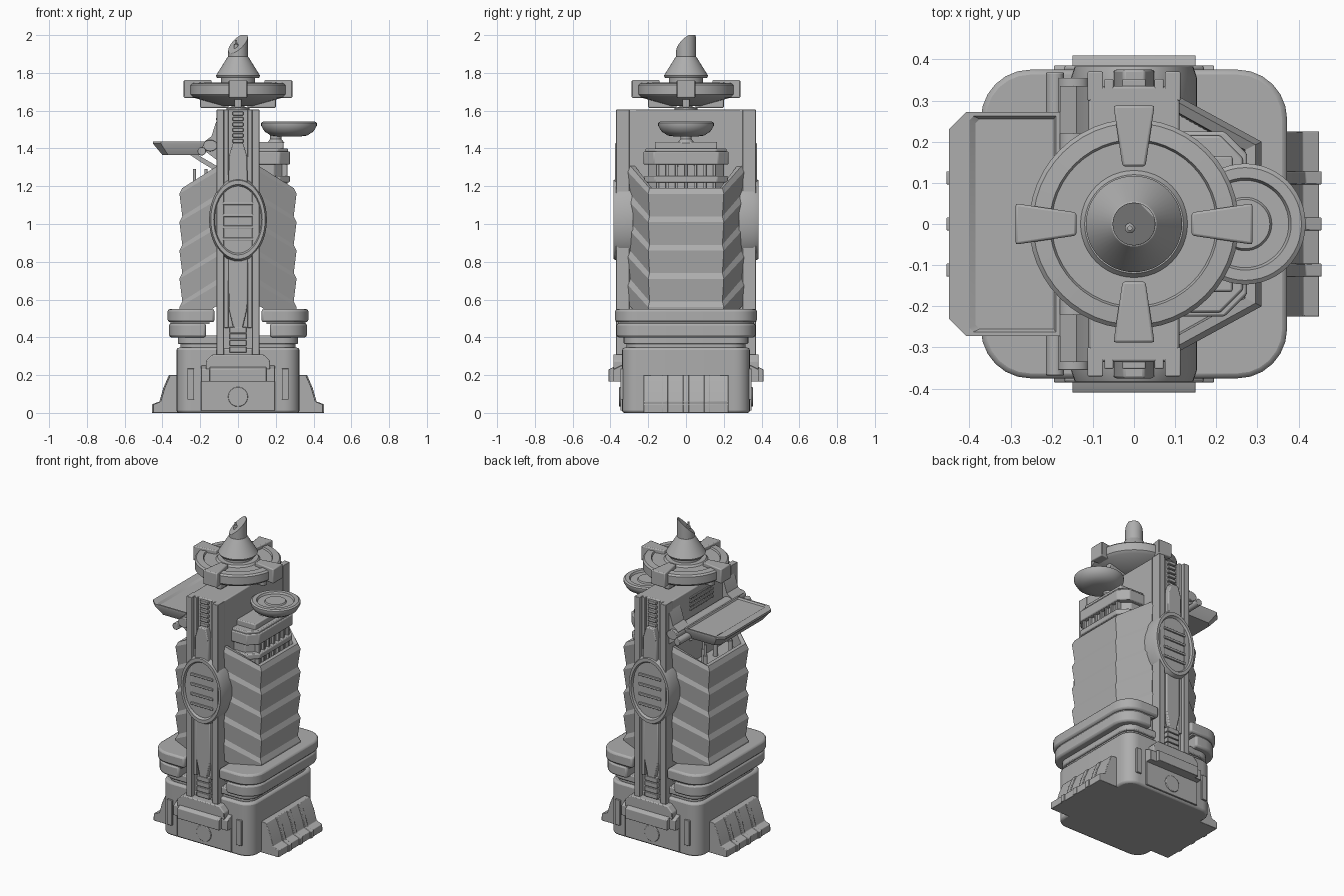
import bpy, bmesh
from math import sin, cos, pi, radians
from mathutils import Matrix

cube = bpy.data.objects.get("Cube")
if cube:
    bpy.data.objects.remove(cube, do_unlink=True)

grey = bpy.data.materials.new("plain_grey")
grey.use_nodes = True
grey.diffuse_color = (.42, .42, .42, 1)
grey.node_tree.nodes["Principled BSDF"].inputs["Base Color"].default_value = grey.diffuse_color

SIDES = {"left": 1, "right": -1}
ENDS = {"front": -1, "back": 1}
FINE, SOFT, BROAD = .003, .006, .012


def finish(name, bm, bevel=0):
    bmesh.ops.recalc_face_normals(bm, faces=bm.faces)
    mesh = bpy.data.meshes.new(name)
    bm.to_mesh(mesh)
    bm.free()
    mesh.materials.append(grey)
    part = bpy.data.objects.new(name, mesh)
    bpy.context.collection.objects.link(part)
    if bevel:
        modifier = part.modifiers.new("Bevel", "BEVEL")
        modifier.width, modifier.segments, modifier.limit_method = bevel, 2, "ANGLE"
        modifier.angle_limit = radians(40)
    bpy.ops.object.select_all(action="DESELECT")
    part.select_set(True)
    bpy.context.view_layer.objects.active = part
    bpy.ops.object.shade_smooth_by_angle(angle=radians(30))
    return part


def loft(name, rings, bevel=0):
    """Skin a list of equal-length point rings and cap both ends."""
    bm = bmesh.new()
    rows = [[bm.verts.new(point) for point in ring] for ring in rings]
    for low, high in zip(rows, rows[1:]):
        for i in range(len(low)):
            bm.faces.new((low[i - 1], low[i], high[i], high[i - 1]))
    bm.faces.new(rows[0])
    bm.faces.new(rows[-1])
    return finish(name, bm, bevel)


def prism(name, outline, axis, start, end, bevel=0):
    place = {"x": lambda a, b, h: (h, a, b), "y": lambda a, b, h: (a, h, b),
             "z": lambda a, b, h: (a, b, h)}[axis]
    return loft(name, [[place(a, b, h) for a, b in outline] for h in (start, end)], bevel)


def box(name, xs, ys, zs, bevel=SOFT):
    (left, right), (near, far) = xs, ys
    outline = [(left, near), (right, near), (right, far), (left, far)]
    return prism(name, outline, "z", *zs, bevel)


def around(centre, half):
    return centre - half, centre + half


def ellipse(width, height, centre=(0, 0), count=48):
    angles = [2 * pi * i / count for i in range(count)]
    return [(centre[0] + width * cos(a), centre[1] + height * sin(a)) for a in angles]


def lathe(name, profile, centre=(0, 0)):
    return loft(name, [[(x, y, z) for x, y in ellipse(r, r, centre)] for r, z in profile])


def rounded(half_x, half_y, radius, steps=6):
    outline = []
    for quarter, (sx, sy) in enumerate([(1, 1), (-1, 1), (-1, -1), (1, -1)]):
        for i in range(steps + 1):
            a = (quarter + i / steps) * pi / 2
            outline.append((sx * (half_x - radius) + radius * cos(a),
                            sy * (half_y - radius) + radius * sin(a)))
    return outline


def mirrored(half_outline):
    """Close a right-hand outline with its mirror image."""
    return half_outline + [(-a, b) for a, b in reversed(half_outline)]


def flipped(outline, sign):
    return [(sign * a, b) for a, b in outline]


# Base block and stepped neck
prism("base_block", rounded(.325, .338, .08), "z", 0, .345, BROAD)
prism("neck_lower", rounded(.305, .315, .08), "z", .34, .375, SOFT)
prism("neck_upper", rounded(.318, .33, .08), "z", .365, .41, SOFT)


def wall_ring(sign, z, inset, rise):
    half = [(sign * .09, .32 - inset, z + rise), (sign * (.31 - inset), .2 - inset / 2, z)]
    return half + [(x, -y, h) for x, y, h in reversed(half)]


for side, s in SIDES.items():
    # Collar halves, stopping short of the pillars
    for tag, inner, bottom, top, shrink in (("lower", .17, .4, .475, .98), ("groove", .15, .47, .485, .96),
                                            ("upper", .125, .48, .55, 1)):
        corners = rounded(.372 * shrink, .375 * shrink, .12)
        outline = [(s * max(x, inner), y) for x, y in corners if x > 0]
        half_start = [p for p in outline if p[1] < 0]
        half_end = [p for p in outline if p[1] > 0]
        depth = .375 * shrink
        outline = [(s * inner, -depth)] + half_start + half_end + [(s * inner, depth)]
        prism(f"collar_{tag}_{side}", outline, "z", bottom, top, 0 if tag == "groove" else BROAD)

    # Ribbed tower walls with a raised parapet and sunken floor
    rings = [wall_ring(s, .45, .01, .13)]
    for band in range(5):
        z = .56 + .15 * band
        rings += [wall_ring(s, z, 0, .13), wall_ring(s, z + .03, .015, .13)]
    rings += [wall_ring(s, z + .03, .04, .13), wall_ring(s, z - .03, .045, 0)]
    loft(f"tower_wall_{side}", rings)

    # Stepped side foot with ribs
    foot = [(.3, 0), (.45, 0), (.45, .045), (.41, .06), (.39, .13), (.36, .2), (.3, .2)]
    prism(f"foot_{side}", flipped(foot, s), "y", -.225, .225, FINE)
    for i in (-1, 0, 1):
        rib = [(x + SOFT, z) for x, z in foot]
        prism(f"foot_rib_{side}", flipped(rib, s), "y", *around(i * .112, .016), FINE)

# Central slab and mast
TOP, SLAB = 1.605, .11
box("central_slab", around(0, SLAB), around(0, .335), (.3, TOP))
lathe("mast", [(.06, TOP), (.06, 1.615), (.035, 1.62), (.035, 1.65)])

for end, f in ENDS.items():
    def plate(name, centre, half_width, depth, bottom, top):
        """Block that stands out from the front or back."""
        return box(f"{name}_{end}", around(centre, half_width), sorted((f * .3, f * depth)), (bottom, top), FINE)

    # Pillar rails and corner handles
    for side, s in SIDES.items():
        plate(f"rail_outer_{side}", s * .094, .019, .37, .3, TOP)
        plate(f"rail_inner_{side}", s * .061, .011, .352, .45, TOP)
        plate(f"base_handle_{side}", s * .25, .018, .348, .07, .235)

    # Ladder rungs above and below
    for i in range(6):
        z = 1.43 + i * .029
        plate("upper_rung", 0, .028, .352, z, z + .02)
    for i in range(4):
        z = .32 + i * .035
        plate("lower_rung", 0, .045, .362, z, z + .03)

    # Tapered tongue under the shield and lozenge above it
    prism(f"tongue_{end}", mirrored([(.025, .45), (.05, .56), (.05, .85)]), "y", f * .32, f * .36, SOFT)
    prism(f"lozenge_{end}", mirrored([(.05, 1.2), (.048, 1.36), (.026, 1.43)]), "y", f * .32, f * .375, SOFT)

    # Oval shield with raised rim and slats
    rings = []
    for depth, scale in ((.28, 1), (.355, 1), (.383, .94), (.383, .84), (.368, .8)):
        rings.append([(x, f * depth, z) for x, z in ellipse(.153 * scale, .222 * scale, (0, 1.023))])
    loft(f"oval_shield_{end}", rings)
    for i in range(4):
        z = .92 + i * .063
        plate("shield_slat", 0, .08, .377, *around(z, .008))

    # Pedestal and hatch
    prism(f"pedestal_top_{end}", mirrored([(.17, .23), (.17, .275), (.135, .31)]), "y", f * .3, f * .385, SOFT)
    lip = [(.3, .165), (.41, .165), (.41, .23), (.37, .25), (.3, .25)]
    for name, half, back in (("middle", .15, 0), ("wing", .195, .025)):
        outline = [(f * (y - back), z) for y, z in lip]
        prism(f"pedestal_{name}_{end}", outline, "x", -half, half, FINE)
    plate("hatch_panel", 0, .195, .348, BROAD, .17)
    prism(f"hatch_disc_{end}", ellipse(.052, .052, (0, .085)), "y", f * .3, f * .354, FINE)

# Upper rooms on the left side


def room(name, reach, half, bottom, top):
    """Storey with clipped outer corners."""
    clip = .055
    outline = [(.1, half), (reach - clip, half), (reach, half - clip)]
    outline += [(x, -y) for x, y in reversed(outline)]
    prism(name, outline, "z", bottom, top, SOFT)


room("room_core", .245, .2, 1.13, 1.4)
room("room_sill", .275, .22, 1.22, 1.255)
room("room_upper", .275, .225, 1.315, 1.385)
room("room_roof", .265, .215, 1.38, 1.4)
box("roof_cap", (.1, .24), around(0, .165), (1.39, 1.435))
for i in range(7):
    box("window_post", (.23, .262), around((i - 3) * .05, .008), (1.15, 1.32), FINE)

# Round dish on a stalk
lathe("dish_stalk", [(.045, 1.43), (.03, 1.45), (.03, 1.48)], (.2, 0))
lathe("round_dish", [(.05, 1.462), (.095, 1.468), (.13, 1.49), (.147, 1.52), (.147, 1.535), (.137, 1.542),
                     (.112, 1.542), (.106, 1.53), (.065, 1.53), (.06, 1.538)], (.27, 0))

# Tray awning on the right side, chamfered at its outer corners


def tray_ring(outer, inner, half, clip, z):
    near = [(-inner, -half, z), (-outer + clip, -half, z), (-outer, clip - half, z)]
    return near + [(x, -y, z) for x, y, z in reversed(near)]


loft("tray_awning", [tray_ring(.4, .2, .24, .03, 1.365), tray_ring(.45, .18, .272, .042, 1.425),
                     tray_ring(.45, .18, .272, .042, 1.438), tray_ring(.4, .19, .262, .01, 1.438),
                     tray_ring(.385, .195, .255, .01, 1.428)])
prism("hinge_roll", ellipse(.037, .03, (-.147, 1.415)), "y", -.355, .355, FINE)
prism("hinge_rod", ellipse(.022, .022, (-.192, 1.385)), "y", -.368, .368, FINE)
horn = [(-.1, 1.57), (-.12, 1.53), (-.14, 1.465), (-.18, 1.435), (-.18, 1.39), (-.1, 1.33)]
arm = [(-.1, 1.3), (-.1, 1.27), (-.2, 1.33), (-.26, 1.37), (-.22, 1.37)]
for side, s in ENDS.items():
    prism(f"hinge_horn_{side}", horn, "y", s * .22, s * .335)
    prism(f"support_arm_{side}", arm, "y", s * .1, s * .12)
    for x, y in ((-.17, .06), (-.23, .13)):
        lathe(f"terrace_post_{side}", [(.014, 1.12), (.014, 1.22), (.008, 1.22), (.008, 1.29)], (x, s * y))
for i in range(4):
    box("slab_vent", (-.117, -.1), around(0, .12), around(1.48 + i * .025, SOFT), FINE)

# Round platform, fins and cone
lathe("round_platform", [(.08, 1.625), (.12, 1.637), (.24, 1.67), (.255, 1.685), (.255, 1.735), (.245, 1.745),
                         (.205, 1.748), (.2, 1.738), (.13, 1.738), (.12, 1.75), (.09, 1.75), (.09, 1.775)])
for i in range(4):
    outline = [(.14, -.028), (.288, -.05), (.288, .05), (.14, .028)]
    fin = prism("platform_fin", outline, "z", 1.668, 1.762, SOFT)
    keel = box("platform_keel", (.05, .2), around(0, .018), (1.615, 1.68))
    for part in (fin, keel):
        part.rotation_euler.z = i * pi / 2
lathe("cone", [(.11, 1.772), (.117, 1.785), (.055, 1.885), (.045, 1.89)])

# Horn, cut diagonally
bm = bmesh.new()
bmesh.ops.create_cone(bm, cap_ends=True, segments=40, radius1=.052, radius2=.052, depth=.14,
                      matrix=Matrix.Translation((0, 0, 1.93)))
bmesh.ops.bisect_plane(bm, geom=bm.verts[:] + bm.edges[:] + bm.faces[:], plane_co=(0, 0, 1.955),
                       plane_no=(-.7, -.7, 1), clear_outer=True)
bmesh.ops.holes_fill(bm, edges=[edge for edge in bm.edges if edge.is_boundary])
finish("horn", bm, FINE)
lathe("antenna", [(.012, 1.88), (.012, 1.95), (.006, 1.955), (.006, 1.975)], (-.01, -.01))
